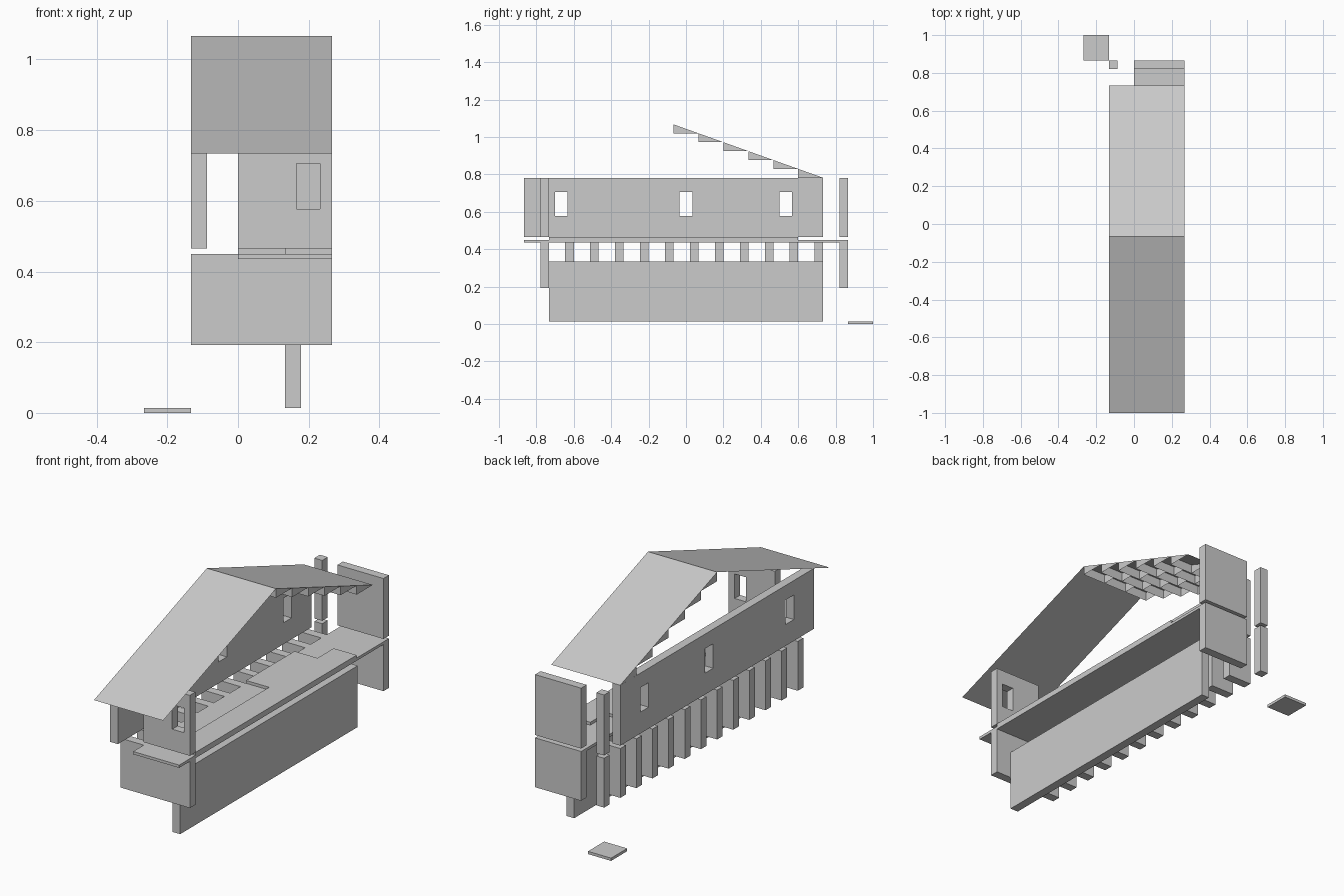
import bpy

if "Cube" in bpy.data.objects:
    bpy.data.objects.remove(bpy.data.objects["Cube"])

U = 2 / 15      # module: spacing of posts, plates and roof teeth
T = 0.0456      # wall thickness
P = 0.0145      # plate thickness


def mesh(name, verts, faces):
    me = bpy.data.meshes.new(name)
    me.from_pydata(verts, [], faces)
    me.update()
    ob = bpy.data.objects.new(name, me)
    bpy.context.collection.objects.link(ob)
    return ob


def box(name, x0, x1, y0, y1, z0, z1):
    v = [(x, y, z) for x in (x0, x1) for y in (y0, y1) for z in (z0, z1)]
    f = [(0, 1, 3, 2), (4, 6, 7, 5), (0, 4, 5, 1), (2, 3, 7, 6), (0, 2, 6, 4), (1, 5, 7, 3)]
    return mesh(name, v, f)


def cut(ob, *bounds):
    """Cut a box-shaped window through a wall."""
    c = box("window_cutter", *bounds)
    c.hide_render = True
    m = ob.modifiers.new("window", 'BOOLEAN')
    m.operation, m.solver, m.object = 'DIFFERENCE', 'EXACT', c
    bpy.context.view_layer.objects.active = ob
    bpy.ops.object.modifier_apply(modifier=m.name)
    bpy.data.objects.remove(c)


XL, XR = -U, 2 * U             # building sides
YF, YB = -5.5 * U, 5.5 * U     # main wall ends
LOW, MID, UP, TOP = 0.192, 0.45, 0.465, 0.781

# Lower storey: long wall, front panel, row of posts
box("lower_long_wall", U, U + T, YF, YB, P, 0.335)
box("lower_front_panel", XL, XR, YF - T, YF, LOW, MID)
for i in range(11):
    y = YB - i * U
    box("post", XL, 0, y - T, y, LOW, MID)

# Floor and raised plates
box("floor", 0, XR, -6.5 * U, 6.5 * U - T, MID - P, MID)
box("floor_plate_right", U, XR, YF, 4.5 * U, MID, UP)
box("floor_plate_left", 0, U, U / 2, 3.5 * U, MID, UP)

# Upper walls with windows
wall = box("upper_long_wall", XL, XL + T, -6.5 * U, YB, UP, TOP)
for y in (-5 * U, 0, 4 * U):
    cut(wall, XL - 0.1, XL + T + 0.1, y - 0.034, y + 0.034, 0.577, 0.705)
front = box("upper_front_panel", 0, XR, YF - T, YF, UP, TOP)
cut(front, 0.165, 0.232, YF - T - 0.1, YF + 0.1, 0.577, 0.705)

# Back panels and pillars, both storeys
for level, z0, z1 in (("lower", LOW, MID), ("upper", UP, TOP)):
    box(level + "_back_panel", 0, XR, 6.5 * U - T, 6.5 * U, z0, z1)
    box(level + "_back_pillar", XL, XL + T, 6.5 * U - T, 6.5 * U, z0, z1)

# Thin gable roof
RY, RZ, DROP = -U / 2, 1.067, 0.0476
prof = [(-1, RZ - 7 * DROP), (RY, RZ), (YB, RZ - 6 * DROP)]
mesh("roof", [(x, y, z) for y, z in prof for x in (XL, XR)],
     [(0, 1, 3, 2), (2, 3, 5, 4)])

# Open-bottomed stepped teeth below the back slope
v, f = [], []
for c in range(3):
    for i in range(6):
        y0, z0 = RY + i * U, RZ - i * DROP
        n = len(v)
        for x in (XL + c * U, XL + (c + 1) * U):
            v += [(x, y0, z0), (x, y0 + U, z0 - DROP), (x, y0, z0 - DROP)]
        f += [(n, n + 1, n + 2), (n, n + 2, n + 5, n + 3)]
        f.append((n + 3, n + 5, n + 4))
mesh("roof_teeth", v, f)

# Ground slab
box("ground_slab", -2 * U, -U, 6.5 * U, 1, 0, P)
